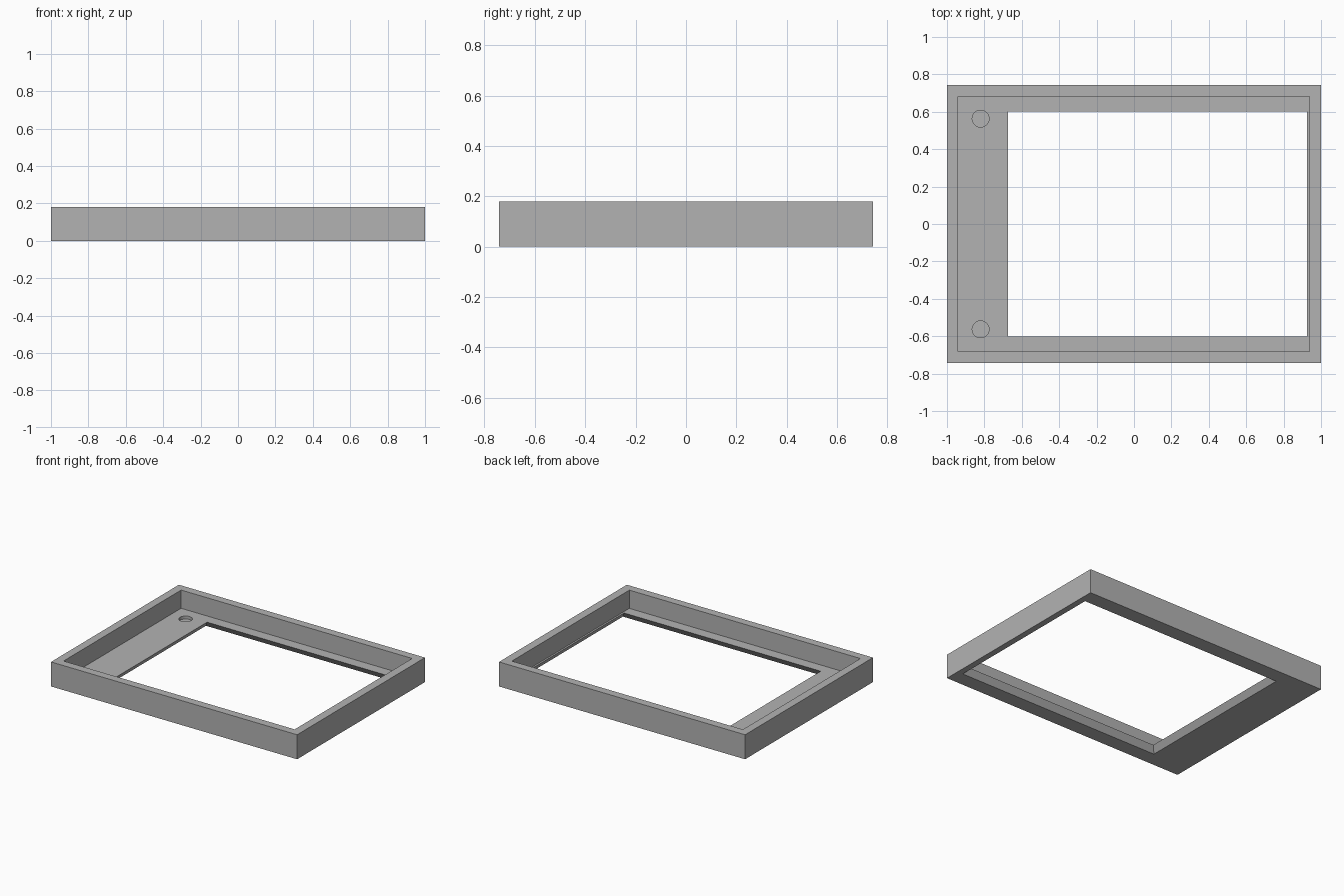
import bpy
import bmesh

cube = bpy.data.objects.get("Cube")
if cube:
    bpy.data.objects.remove(cube, do_unlink=True)

HEIGHT, FLOOR, UNDERCUT = 0.18, 0.046, 0.03
HOLE_RADIUS, HOLE_DEPTH = 0.045, 0.022

grey = bpy.data.materials.new("plain_grey")
grey.use_nodes = True
grey.diffuse_color = (0.45, 0.45, 0.45, 1)
grey.node_tree.nodes["Principled BSDF"].inputs["Base Color"].default_value = grey.diffuse_color


def make_object(name, bm):
    bmesh.ops.recalc_face_normals(bm, faces=bm.faces)
    mesh = bpy.data.meshes.new(name)
    bm.to_mesh(mesh)
    bm.free()
    mesh.materials.append(grey)
    obj = bpy.data.objects.new(name, mesh)
    bpy.context.collection.objects.link(obj)
    return obj


def rectangle(bm, bounds, z, grow=0):
    x0, x1, y0, y1 = bounds
    x0, x1, y0, y1 = x0 - grow, x1 + grow, y0 - grow, y1 + grow
    return [bm.verts.new((x, y, z)) for x, y in ((x0, y0), (x1, y0), (x1, y1), (x0, y1))]


# Tray frame: closed chain of rectangular loops, with an undercut window edge
outer = (-1, 1, -0.742, 0.742)
inner = (-0.94, 0.938, -0.682, 0.682)
window = (-0.673, 0.925, -0.602, 0.602)
bm = bmesh.new()
loops = [
    rectangle(bm, outer, 0),
    rectangle(bm, outer, HEIGHT),
    rectangle(bm, inner, HEIGHT),
    rectangle(bm, inner, FLOOR),
    rectangle(bm, window, FLOOR),
    rectangle(bm, window, 0, UNDERCUT),
]
for a, b in zip(loops, loops[1:] + loops[:1]):
    for i in range(4):
        j = (i + 1) % 4
        bm.faces.new((a[i], a[j], b[j], b[i]))
frame = make_object("tray_frame", bm)

# Two blind round holes in the wide side of the floor
for side in (-1, 1):
    bm = bmesh.new()
    bmesh.ops.create_cone(bm, cap_ends=True, segments=48, radius1=HOLE_RADIUS,
                          radius2=HOLE_RADIUS, depth=2 * HOLE_DEPTH)
    bmesh.ops.translate(bm, verts=bm.verts, vec=(-0.82, side * 0.563, FLOOR))
    cutter = make_object("hole_cutter", bm)
    cutter.hide_render = True
    cut = frame.modifiers.new("round_hole", "BOOLEAN")
    cut.operation = "DIFFERENCE"
    cut.solver = "EXACT"
    cut.object = cutter
    bpy.context.view_layer.objects.active = frame
    bpy.ops.object.modifier_apply(modifier=cut.name)
    bpy.data.objects.remove(cutter, do_unlink=True)

# Smooth only the hole walls
bpy.ops.object.select_all(action="DESELECT")
frame.select_set(True)
bpy.context.view_layer.objects.active = frame
bpy.ops.object.shade_smooth_by_angle()
